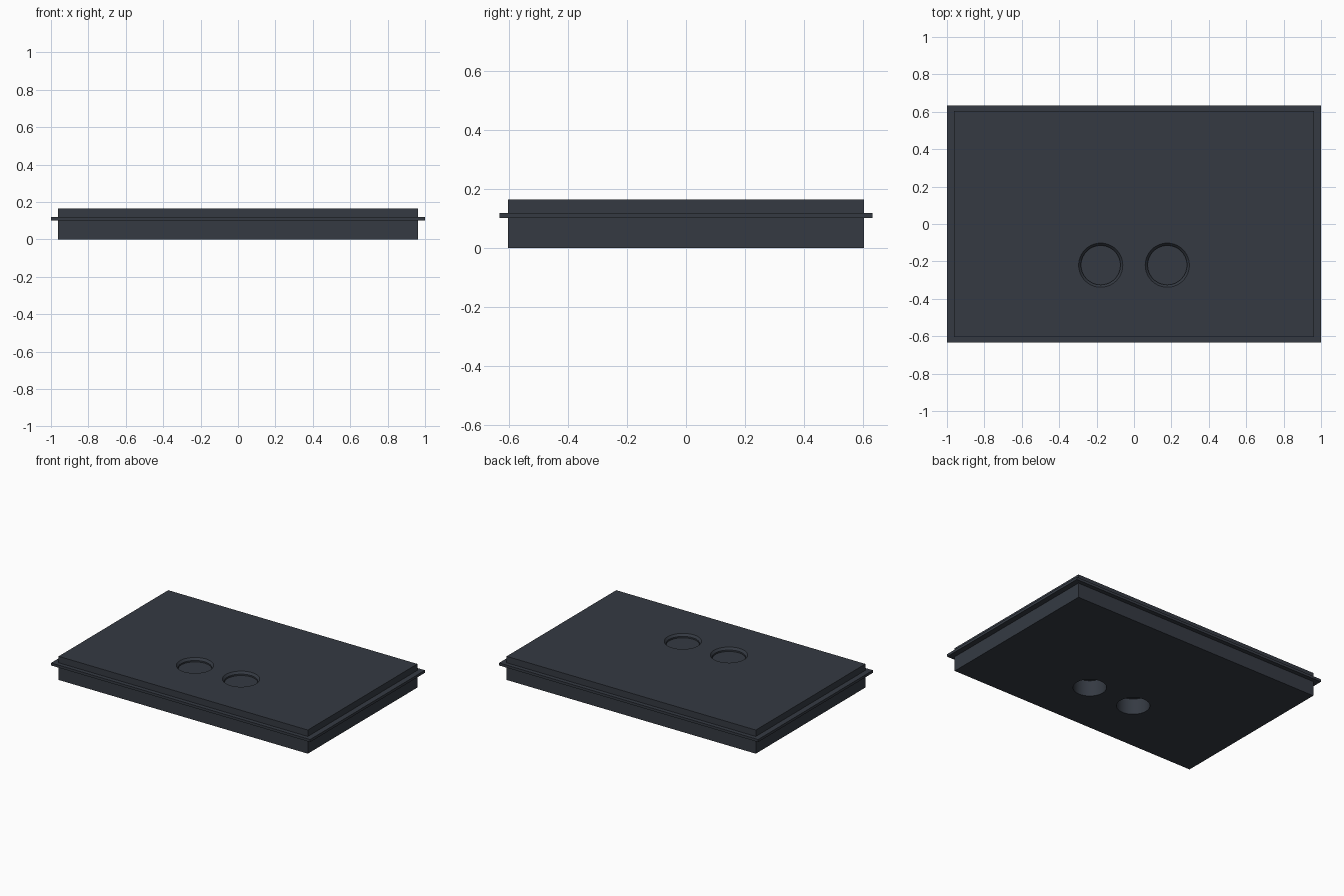
import bpy, bmesh, math

if "Cube" in bpy.data.objects:
    bpy.data.objects.remove(bpy.data.objects["Cube"])

mat = bpy.data.materials.new("slate")
mat.diffuse_color = (0.035, 0.042, 0.055, 1)
mat.use_nodes = True
mat.node_tree.nodes["Principled BSDF"].inputs["Base Color"].default_value = mat.diffuse_color


def make(name, bm, smooth=False):
    bmesh.ops.recalc_face_normals(bm, faces=bm.faces[:])
    me = bpy.data.meshes.new(name)
    bm.to_mesh(me)
    bm.free()
    ob = bpy.data.objects.new(name, me)
    bpy.context.collection.objects.link(ob)
    me.materials.append(mat)
    if smooth:
        bpy.context.view_layer.objects.active = ob
        ob.select_set(True)
        bpy.ops.object.shade_smooth_by_angle(angle=math.radians(30))
        ob.select_set(False)
    return ob


def stack(bm, loops, closed=False):
    """Bridge rings of vertices; cap the ends unless the profile is closed."""
    rings = [[bm.verts.new(p) for p in loop] for loop in loops]
    pairs = list(zip(rings, rings[1:]))
    if closed:
        pairs.append((rings[-1], rings[0]))
    else:
        bm.faces.new(rings[0])
        bm.faces.new(rings[-1])
    for a, b in pairs:
        for i in range(len(a)):
            j = (i + 1) % len(a)
            bm.faces.new((a[i], a[j], b[j], b[i]))


def lathe(name, x, profile, closed=False, n=64):
    bm = bmesh.new()
    stack(bm, [[(x + r * math.cos(t * math.tau / n), Y + r * math.sin(t * math.tau / n), z)
                for t in range(n)] for r, z in profile], closed)
    return make(name, bm, True)


Y = -0.22   # button row
TOP = 0.165

# Plate body with the thin flange running around it
bm = bmesh.new()
A, B = (0.962, 0.604), (1.0, 0.633)
levels = [(A, 0), (A, 0.102), (B, 0.102), (B, 0.12), (A, 0.12), (A, TOP)]
stack(bm, [[(-w, -d, z), (w, -d, z), (w, d, z), (-w, d, z)] for (w, d), z in levels])
plate = make("plate", bm)

for side, x in (("left", -0.178), ("right", 0.178)):
    # Stepped hole through the plate
    cutter = lathe(side + "_hole_cutter", x,
                   [(0.105, -0.05), (0.105, 0.145), (0.125, 0.145), (0.125, 0.25)])
    cutter.hide_render = True
    cutter.hide_set(True)
    cut = plate.modifiers.new(side + "_hole", 'BOOLEAN')
    cut.object = cutter
    cut.solver = 'EXACT'
    # Bezel ring sloping into the hole
    lathe(side + "_bezel", x, [(0.125, 0.145), (0.125, TOP), (0.118, TOP), (0.105, 0.15), (0.105, 0.145)], True)
    # Recessed button closing the hole
    lathe(side + "_button", x, [(0.105, 0.11), (0.105, 0.14)])

# Apply the holes
bpy.context.view_layer.objects.active = plate
for m in list(plate.modifiers):
    bpy.ops.object.modifier_apply(modifier=m.name)
for ob in [o for o in bpy.data.objects if "cutter" in o.name]:
    bpy.data.objects.remove(ob)
bpy.context.view_layer.objects.active = plate
plate.select_set(True)
bpy.ops.object.shade_smooth_by_angle(angle=math.radians(30))
